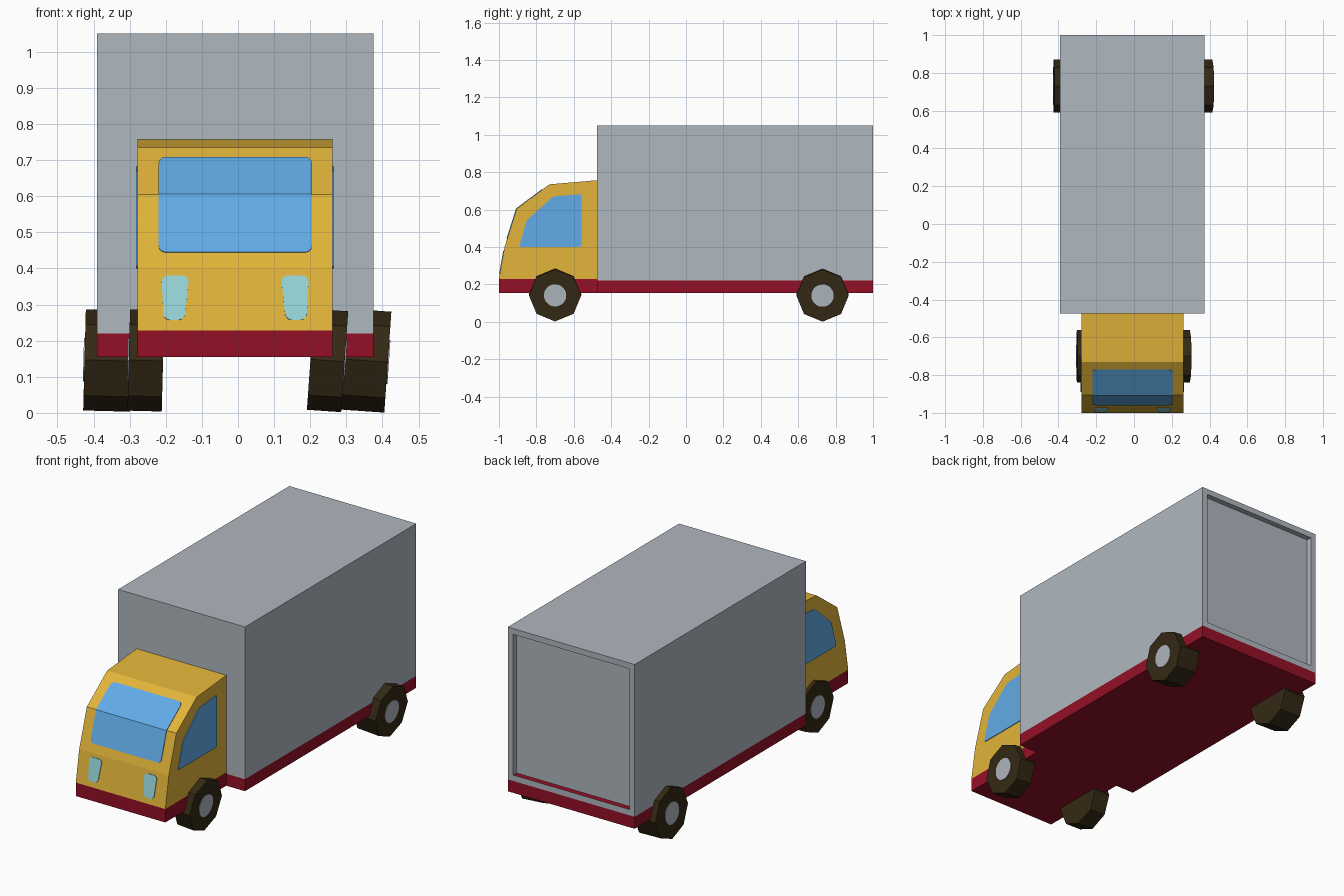
import bpy
import bmesh
import math
from mathutils import Matrix, Vector

if "Cube" in bpy.data.objects:
    bpy.data.objects.remove(bpy.data.objects["Cube"], do_unlink=True)


def material(name, rgb):
    m = bpy.data.materials.new(name)
    m.use_nodes = True
    m.diffuse_color = (*rgb, 1)
    m.node_tree.nodes["Principled BSDF"].inputs["Base Color"].default_value = (*rgb, 1)
    return m


YELLOW = material("cab yellow", (0.76, 0.46, 0.042))
GREY = material("cargo grey", (0.43, 0.475, 0.52))
RED = material("chassis red", (0.30, 0.005, 0.02))
GLASS = material("window blue", (0.12, 0.41, 0.80))
LAMP = material("lamp aqua", (0.31, 0.67, 0.69))
TYRE = material("tyre brown", (0.035, 0.022, 0.007))

MID = -0.008       # centre line of the body
CAB_HALF = 0.27
BASE, CAB_BACK = 0.155, -0.475
# Cab nose outline as (y, z), bottom to roof
NOSE = [(-1, BASE), (-1, 0.228), (-0.97, 0.4), (-0.905, 0.605), (-0.73, 0.735), (CAB_BACK, 0.757)]


def finish(bm, name, *mats):
    mesh = bpy.data.meshes.new(name)
    bm.to_mesh(mesh)
    bm.free()
    for m in mats:
        mesh.materials.append(m)
    ob = bpy.data.objects.new(name, mesh)
    bpy.context.collection.objects.link(ob)
    return ob


def cut_at_height(bm, z):
    bmesh.ops.bisect_plane(bm, geom=bm.verts[:] + bm.edges[:] + bm.faces[:],
                           plane_co=(0, 0, z), plane_no=(0, 0, 1))


def paint_below(bm, z):
    for f in bm.faces:
        f.material_index = int(f.calc_center_median().z < z)


def nose_y(z):
    for (y0, z0), (y1, z1) in zip(NOSE, NOSE[1:]):
        if z <= z1:
            return y0 + (y1 - y0) * (z - z0) / (z1 - z0)
    return CAB_BACK


def rounded_outline(points, radius):
    bm = bmesh.new()
    bm.faces.new([bm.verts.new(p) for p in points])
    bmesh.ops.bevel(bm, geom=bm.verts[:], offset=radius, segments=3,
                    profile=0.5, affect='VERTICES')
    return bm


def thicken(ob, depth=0.004):
    mod = ob.modifiers.new("thickness", 'SOLIDIFY')
    mod.thickness = depth
    mod.offset = 0


def nose_plate(name, outline, mat, radius):
    # Flat outline in x and z, folded onto the nose
    bm = rounded_outline([(x, 0, z) for x, z in outline], radius)
    for _, z in NOSE[2:4]:
        cut_at_height(bm, z)
    for v in bm.verts:
        v.co.y = nose_y(v.co.z) - 0.002
    thicken(finish(bm, name, mat))


# Cab body with red sill
bm = bmesh.new()
outline = NOSE + [(CAB_BACK, BASE)]
face = bm.faces.new([bm.verts.new((MID - CAB_HALF, y, z)) for y, z in outline])
ext = bmesh.ops.extrude_face_region(bm, geom=[face], use_keep_orig=True)
bmesh.ops.translate(bm, vec=(2 * CAB_HALF, 0, 0),
                    verts=[g for g in ext["geom"] if isinstance(g, bmesh.types.BMVert)])
bmesh.ops.recalc_face_normals(bm, faces=bm.faces[:])
cut_at_height(bm, 0.228)
paint_below(bm, 0.228)
finish(bm, "cab", YELLOW, RED)

# Cargo box with red sill and recessed rear door
bm = bmesh.new()
bmesh.ops.create_cube(bm, size=1, matrix=Matrix.Translation((MID, 0.2625, 0.6025))
                      @ Matrix.Diagonal((0.765, 1.475, 0.895, 1)))
cut_at_height(bm, 0.22)
paint_below(bm, 0.22)
door = [f for f in bm.faces if f.normal.y > 0.9 and f.material_index == 0]
bmesh.ops.inset_individual(bm, faces=door, thickness=0.045)
bmesh.ops.inset_individual(bm, faces=door, thickness=0.0, depth=-0.03)
bm.normal_update()
for f in bm.faces:
    c = f.calc_center_median()
    if f.normal.z > 0.9 and c.z < 0.4:
        f.material_index = 1
finish(bm, "cargo_box", GREY, RED)

# Windscreen and headlamps
nose_plate("windscreen", [(-0.22, 0.445), (0.205, 0.445), (0.205, 0.707), (-0.22, 0.707)], GLASS, 0.018)
for side, name in ((1, "left"), (-1, "right")):
    lamp = [(0.14, 0.257), (0.198, 0.257), (0.204, 0.38), (0.127, 0.38)]
    nose_plate(name + "_headlamp", [(MID + side * x, z) for x, z in lamp], LAMP, 0.018)

# Side windows
for side, name in ((1, "left"), (-1, "right")):
    pane = [(-0.893, 0.4), (-0.85, 0.545), (-0.71, 0.67), (-0.56, 0.683), (-0.56, 0.4)]
    x = MID + side * (CAB_HALF + 0.002)
    thicken(finish(rounded_outline([(x, y, z) for y, z in pane], 0.012),
                   name + "_side_window", GLASS))


def wheel(name, side, x, y, width, lean):
    bm = bmesh.new()
    turn = Matrix.Rotation(math.radians(90), 4, 'Y')
    place = Matrix.Translation((x, y, 0.145)) @ Matrix.Rotation(math.radians(lean), 4, 'Y')
    bmesh.ops.create_cone(bm, cap_ends=True, segments=8, radius1=0.14, radius2=0.14,
                          depth=width, matrix=place @ turn)
    tyre_faces = set(bm.faces)
    cap = Matrix.Translation((side * width / 2, 0, 0))
    bmesh.ops.create_cone(bm, cap_ends=True, segments=20, radius1=0.06, radius2=0.06,
                          depth=0.006, matrix=place @ cap @ turn)
    for f in bm.faces:
        f.material_index = int(f not in tyre_faces)
    finish(bm, name, TYRE, GREY)


# Wheels
for side, name, lean, front_x, rear_x in ((1, "left", 4, 0.248, 0.35), (-1, "right", 1.5, -0.255, -0.36)):
    wheel("front_" + name + "_wheel", side, front_x, -0.70, 0.095, lean)
    wheel("rear_" + name + "_wheel", side, rear_x, 0.73, 0.13, lean)
